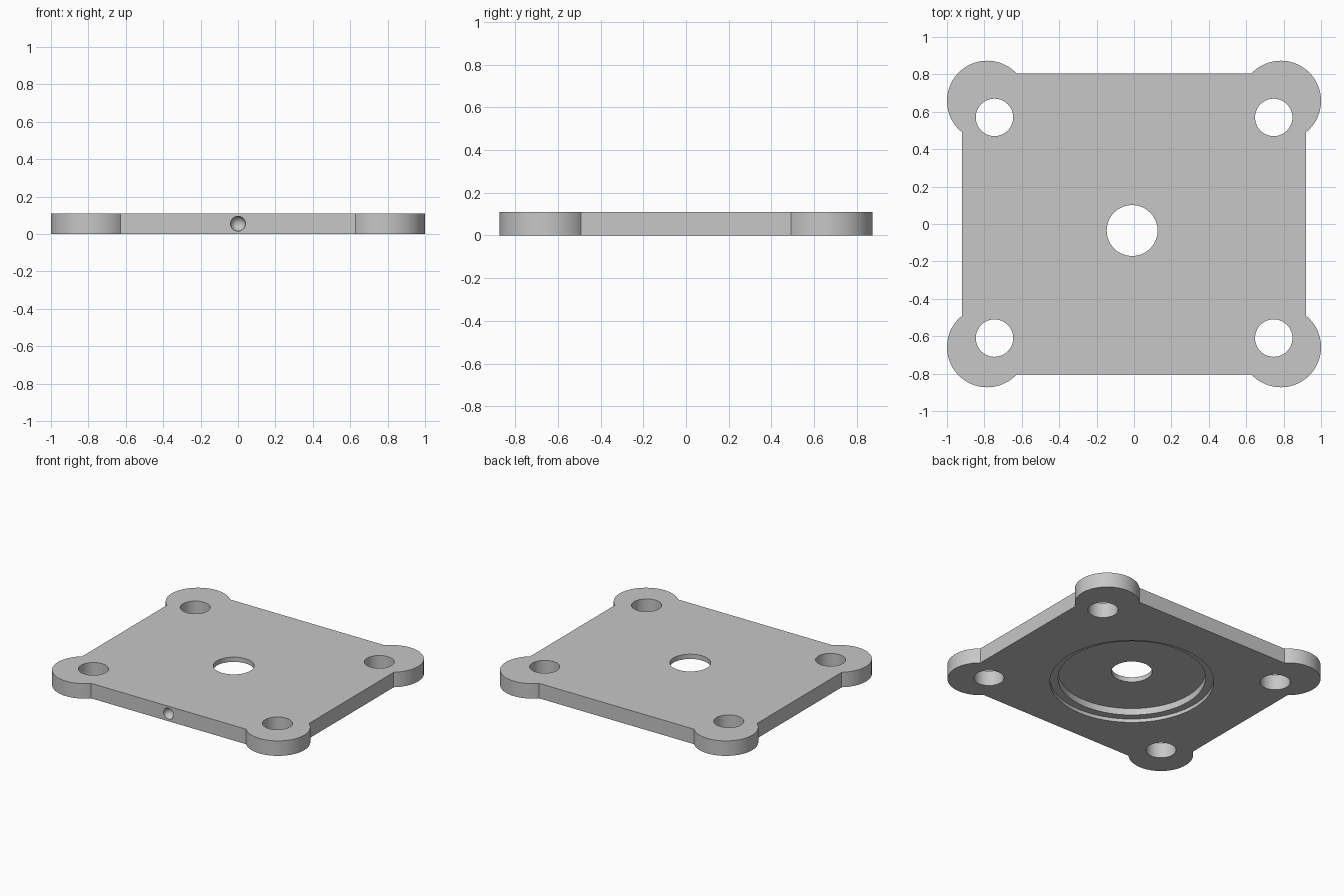
import bpy, bmesh, math

if "Cube" in bpy.data.objects:
    bpy.data.objects.remove(bpy.data.objects["Cube"])

H = 0.11                      # plate thickness
HX, HY = 0.92, 0.805          # half sizes of the straight edges
CX, CY, R = 0.785, 0.658, 0.215   # corner lobe centre and radius
BORE = (-0.01, -0.035)        # centre of bore and recess

grey = bpy.data.materials.new("light_grey")
grey.diffuse_color = (0.57, 0.57, 0.57, 1)
grey.use_nodes = True
grey.node_tree.nodes["Principled BSDF"].inputs["Base Color"].default_value = grey.diffuse_color


def lobe(sx, sy, n=40):
    """Arc of one rounded corner lobe, counter-clockwise around the plate."""
    a0 = math.atan2(-math.sqrt(R**2 - (HX - CX)**2), HX - CX)
    a1 = math.atan2(HY - CY, -math.sqrt(R**2 - (HY - CY)**2))
    pts = []
    for i in range(n + 1):
        a = a0 + (a1 - a0) * i / n
        pts.append((sx * (CX + R * math.cos(a)), sy * (CY + R * math.sin(a))))
    return pts if sx * sy > 0 else pts[::-1]


# Plate outline, extruded upward
outline = lobe(1, 1) + lobe(-1, 1) + lobe(-1, -1) + lobe(1, -1)
bm = bmesh.new()
base = bm.faces.new([bm.verts.new((x, y, 0)) for x, y in outline])
top = bmesh.ops.extrude_face_region(bm, geom=[base])["geom"]
bmesh.ops.translate(bm, vec=(0, 0, H),
                    verts=[v for v in top if isinstance(v, bmesh.types.BMVert)])
bmesh.ops.recalc_face_normals(bm, faces=bm.faces[:])
mesh = bpy.data.meshes.new("mounting_plate")
bm.to_mesh(mesh)
bm.free()
mesh.materials.append(grey)
plate = bpy.data.objects.new("mounting_plate", mesh)
bpy.context.collection.objects.link(plate)


def cut(cutter):
    """Subtract the cutter from the plate, then remove it."""
    cutter.hide_render = True
    cutter.data.materials.append(grey)
    mod = plate.modifiers.new("cut", "BOOLEAN")
    mod.operation, mod.solver, mod.object = "DIFFERENCE", "EXACT", cutter
    bpy.context.view_layer.objects.active = plate
    bpy.ops.object.modifier_apply(modifier=mod.name)
    bpy.data.objects.remove(cutter)


def cut_round(x, y, r, z0, z1, n=64):
    bpy.ops.mesh.primitive_cylinder_add(vertices=n, radius=r, depth=z1 - z0,
                                        location=(x, y, (z0 + z1) / 2))
    cut(bpy.context.object)


# Four bolt holes
for x in (-0.746, 0.747):
    for y in (-0.61, 0.57):
        cut_round(x, y, 0.10, -0.1, 0.3)

# Stepped round recess underneath and the central bore
cut_round(*BORE, 0.544, -0.1, 0.026, 96)
cut_round(*BORE, 0.49, -0.1, 0.075, 96)
cut_round(*BORE, 0.136, -0.1, 0.3)

# Round dimple in the front edge
bpy.ops.mesh.primitive_uv_sphere_add(segments=32, ring_count=16, radius=0.04,
                                     location=(0, -HY, H / 2))
cut(bpy.context.object)

# Smooth walls with sharp edges
bpy.ops.object.select_all(action="DESELECT")
plate.select_set(True)
bpy.context.view_layer.objects.active = plate
bpy.ops.object.shade_smooth_by_angle(angle=math.radians(30))
